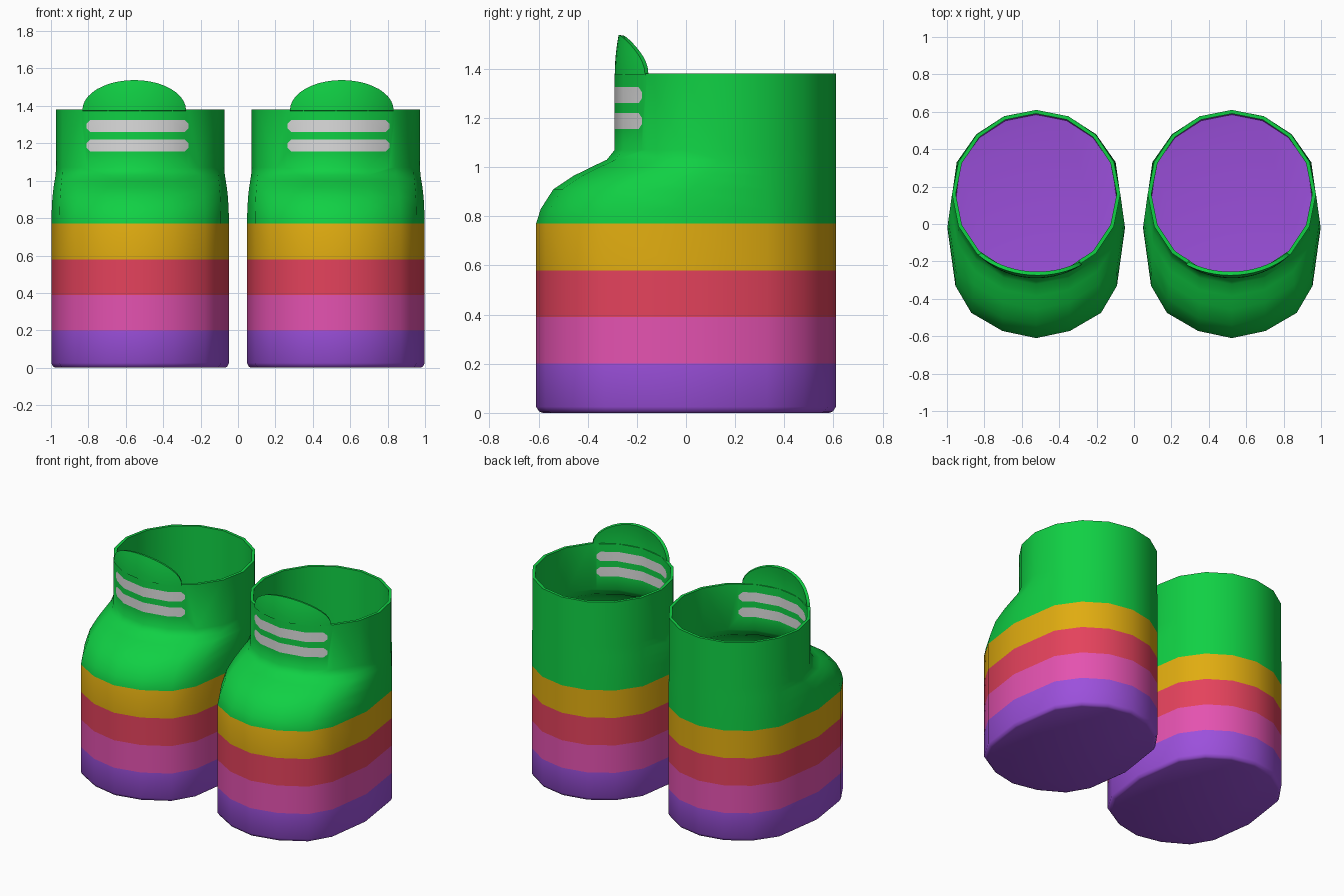
import bpy, bmesh, math
from mathutils import Vector

if "Cube" in bpy.data.objects:
    bpy.data.objects.remove(bpy.data.objects["Cube"])

CX = 0.523          # boot centre, mirrored left and right
SIDES = 16
SHAFT_R, SHAFT_Y, TOP = 0.45, 0.16, 1.38


def make_material(name, rgb):
    m = bpy.data.materials.new(name)
    lin = [((c / 255 + 0.055) / 1.055) ** 2.4 for c in rgb]
    m.diffuse_color = (*lin, 1.0)
    m.use_nodes = True
    m.node_tree.nodes["Principled BSDF"].inputs["Base Color"].default_value = m.diffuse_color
    return m


PURPLE, PINK, RED, AMBER, GREEN, GREY = range(6)
MATS = [make_material("purple", (156, 80, 220)),
        make_material("pink", (228, 82, 176)),
        make_material("red", (228, 66, 92)),
        make_material("amber", (224, 172, 16)),
        make_material("green", (16, 208, 68)),
        make_material("light_grey", (220, 220, 220))]

# Half plan of the foot, from heel round to toe
FOOT = [(0, .61), (.172, .576), (.32, .48), (.425, .33), (.475, -.02),
        (.432, -.33), (.347, -.475), (.18, -.572), (0, -.61)]

# (height, blend from shaft circle to foot plan, scale)
LEVELS = [(0, 1, .955), (.006, 1, .98), (.025, 1, 1), (.2, 1, 1), (.39, 1, 1), (.58, 1, 1),
          (.77, 1, 1), (.83, .94, 1), (.91, .78, 1), (.965, .52, 1),
          (1.0, .3, 1), (1.03, .1, 1), (1.07, 0, 1), (TOP, 0, 1)]
BANDS = [(.2, PURPLE), (.39, PINK), (.58, RED), (.77, AMBER), (9, GREEN)]


def ring(z, f, scale):
    pts = []
    for k in range(SIDES):
        a = 2 * math.pi * k / SIDES
        hx, hy = FOOT[min(k, SIDES - k)]
        foot = Vector((hx if k <= SIDES // 2 else -hx, hy, z))
        shaft = Vector((SHAFT_R * math.sin(a), SHAFT_Y + SHAFT_R * math.cos(a), z))
        p = shaft.lerp(foot, f)
        pts.append(Vector((p.x * scale, p.y * scale, z)))
    return pts


def cut_stripe(bm, x0, x1, z0, z1, r=.02):
    """Cut a stripe with clipped corners into the front of the shaft."""
    d = math.sqrt(.5)
    planes = [((x0, z0), (-1, 0)), ((x1, z0), (1, 0)), ((x0, z0), (0, -1)), ((x0, z1), (0, 1)),
              ((x0 + r, z0), (-d, -d)), ((x1 - r, z0), (d, -d)),
              ((x0 + r, z1), (-d, d)), ((x1 - r, z1), (d, d))]
    inside = [f for f in bm.faces
              if f.calc_center_median().z > 1.07 and f.calc_center_median().y < 0.02]
    for (px, pz), (nx, nz) in planes:
        co, no = Vector((px, 0, pz)), Vector((nx, 0, nz))
        geom = set(inside)
        for f in inside:
            geom.update(f.edges, f.verts)
        out = bmesh.ops.bisect_plane(bm, geom=list(geom), dist=1e-5, plane_co=co, plane_no=no)
        faces = {g for g in out["geom"] if isinstance(g, bmesh.types.BMFace)}
        inside = [f for f in faces if (f.calc_center_median() - co).dot(no) < 0]
    for f in inside:
        f.material_index = GREY


def finish(bm, name, side, thickness):
    """Place on its side, thicken inward and smooth."""
    for v in bm.verts:
        v.co.x = side * (v.co.x + CX)
    if side < 0:
        bmesh.ops.reverse_faces(bm, faces=bm.faces[:])
    me = bpy.data.meshes.new(name)
    bm.to_mesh(me)
    bm.free()
    for m in MATS:
        me.materials.append(m)
    ob = bpy.data.objects.new(name, me)
    bpy.context.collection.objects.link(ob)
    for o in bpy.context.selected_objects:
        o.select_set(False)
    ob.select_set(True)
    bpy.context.view_layer.objects.active = ob
    mod = ob.modifiers.new("wall", 'SOLIDIFY')
    mod.thickness = thickness
    mod.offset = -1
    bpy.ops.object.modifier_apply(modifier=mod.name)
    bpy.ops.object.shade_smooth_by_angle(angle=math.radians(40))


def boot(name, side):
    bm = bmesh.new()
    rings = [[bm.verts.new(p) for p in ring(*lv)] for lv in LEVELS]
    bm.faces.new(rings[0])                      # sole
    for lo, up in zip(rings, rings[1:]):        # walls
        for k in range(SIDES):
            n = (k + 1) % SIDES
            bm.faces.new((lo[k], up[k], up[n], lo[n]))
    for f in bm.faces:                          # colour bands by height
        z = f.calc_center_median().z
        f.material_index = next(m for top, m in BANDS if z < top)
    for z0, z1 in ((1.155, 1.22), (1.26, 1.325)):
        cut_stripe(bm, -.258, .287, z0, z1)
    finish(bm, name, side, 0.02)


def pull_tab(name, side, cols=20, rows=5):
    """Half-round tab that follows the curve of the shaft."""
    bm = bmesh.new()
    grid = []
    for i in range(cols + 1):
        u = -math.cos(math.pi * i / cols)
        x = .032 + .277 * u
        h = .16 * math.sqrt(max(0, 1 - u * u)) + .004
        col = []
        for j in range(rows + 1):
            t = h * j / rows
            y = SHAFT_Y - math.sqrt(SHAFT_R ** 2 - x * x) + .015 * (t / .16) ** 2
            col.append(bm.verts.new((x, y, 1.374 + t)))
        grid.append(col)
    for a, b in zip(grid, grid[1:]):
        for j in range(rows):
            f = bm.faces.new((a[j], b[j], b[j + 1], a[j + 1]))
            f.material_index = GREEN
    finish(bm, name, side, 0.02)


for label, s in (("left", -1), ("right", 1)):
    boot(label + "_boot", s)
    pull_tab(label + "_pull_tab", s)
